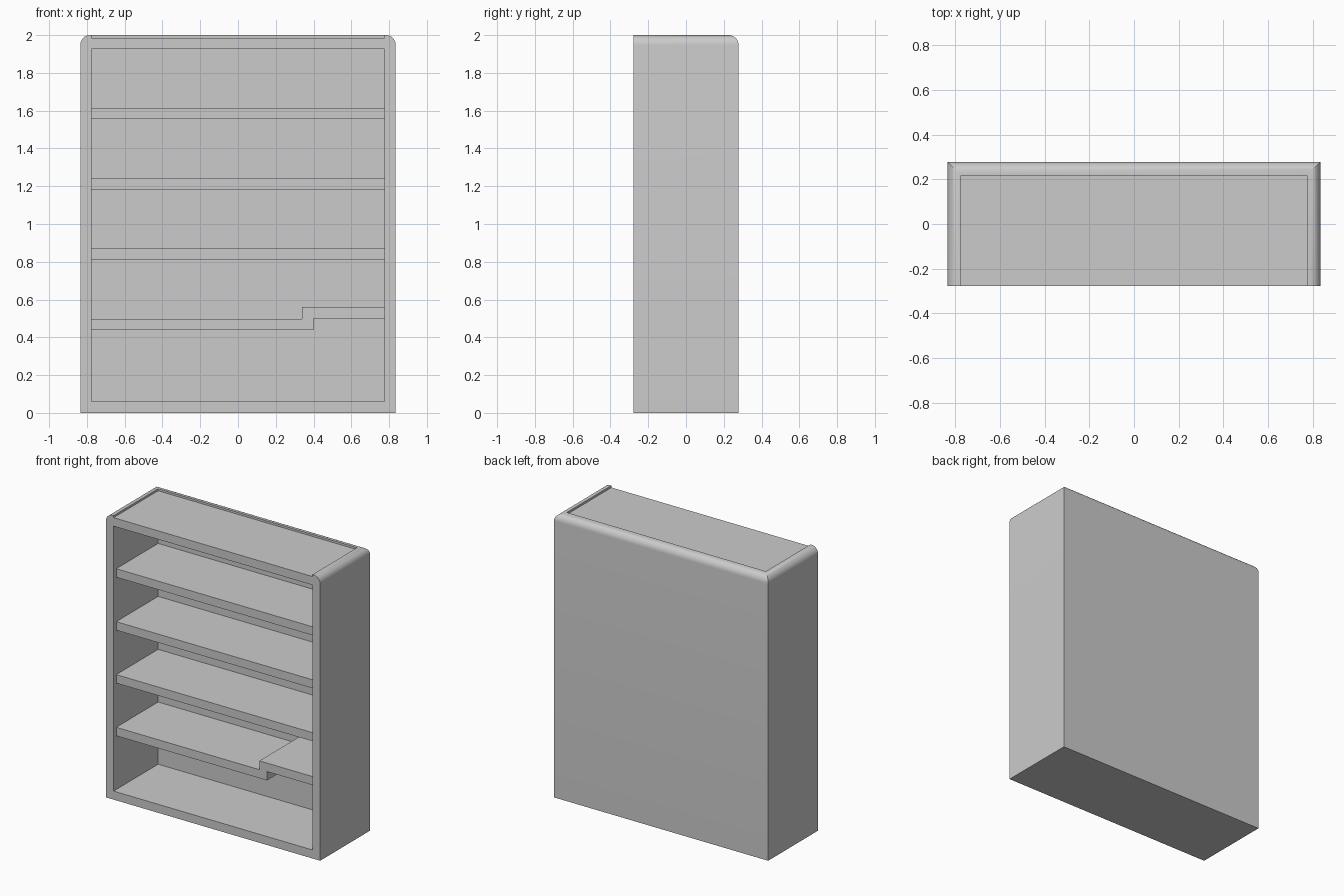
import bpy, bmesh
from mathutils import Matrix

if "Cube" in bpy.data.objects:
    bpy.data.objects.remove(bpy.data.objects["Cube"])

W, D, H = 0.835, 0.278, 2.0      # half width, half depth, height
T = 0.06                         # board thickness
IN = W - T                       # inner half width
BACK = D - T                     # inner face of back board
SHELF_FRONT = -D + 0.03          # shelves sit slightly behind the front

grey = bpy.data.materials.new("grey")
grey.diffuse_color = (0.6, 0.6, 0.6, 1)
grey.use_nodes = True
grey.node_tree.nodes["Principled BSDF"].inputs["Base Color"].default_value = grey.diffuse_color


def finish(name, bm):
    bmesh.ops.recalc_face_normals(bm, faces=bm.faces[:])
    me = bpy.data.meshes.new(name)
    bm.to_mesh(me)
    bm.free()
    me.materials.append(grey)
    ob = bpy.data.objects.new(name, me)
    bpy.context.collection.objects.link(ob)
    return ob


def box_mesh(x0, x1, y0, y1, z0, z1):
    bm = bmesh.new()
    m = Matrix.Translation(((x0 + x1) / 2, (y0 + y1) / 2, (z0 + z1) / 2))
    m = m @ Matrix.Diagonal((x1 - x0, y1 - y0, z1 - z0, 1))
    bmesh.ops.create_cube(bm, size=1, matrix=m)
    return bm


def cut(ob, *bounds):
    cutter = finish("cutter", box_mesh(*bounds))
    mod = ob.modifiers.new("cut", 'BOOLEAN')
    mod.operation, mod.solver, mod.object = 'DIFFERENCE', 'EXACT', cutter
    bpy.context.view_layer.objects.active = ob
    bpy.ops.object.modifier_apply(modifier=mod.name)
    bpy.data.objects.remove(cutter)


def extruded_shelf(name, profile):
    """Extrude an x-z profile from the shelf front to the back board."""
    bm = bmesh.new()
    face = bm.faces.new([bm.verts.new((x, SHELF_FRONT, z)) for x, z in profile])
    ext = bmesh.ops.extrude_face_region(bm, geom=[face])["geom"]
    verts = [v for v in ext if isinstance(v, bmesh.types.BMVert)]
    bmesh.ops.translate(bm, verts=verts, vec=(0, BACK - SHELF_FRONT, 0))
    return finish(name, bm)


# Case: a block with the side and back top edges rounded
bm = box_mesh(-W, W, -D, D, 0, H)
top_edges = [e for e in bm.edges
             if all(v.co.z > H - 0.01 for v in e.verts)
             and not all(v.co.y < 0 for v in e.verts)]
bmesh.ops.bevel(bm, geom=top_edges, offset=0.052, segments=8,
                profile=0.5, affect='EDGES')
case = finish("bookcase_case", bm)

# Open interior, and the sunken top between the raised side and back lips
cut(case, -IN, IN, -D - 0.2, BACK, T, 1.926)
cut(case, -IN, IN, -D - 0.2, BACK, 1.986, H + 0.2)

bpy.ops.object.select_all(action='DESELECT')
case.select_set(True)
bpy.context.view_layer.objects.active = case
bpy.ops.object.shade_smooth_by_angle(angle=0.52)

# Straight shelves
for i, top in enumerate((0.869, 1.242, 1.615)):
    finish(f"shelf_{i + 2}",
           box_mesh(-IN, IN, SHELF_FRONT, BACK, top - T, top))

# Lowest shelf steps up towards the right
extruded_shelf("stepped_shelf", [
    (-IN, 0.438), (0.40, 0.438), (0.40, 0.50), (IN, 0.50),
    (IN, 0.56), (0.34, 0.56), (0.34, 0.498), (-IN, 0.498)])
